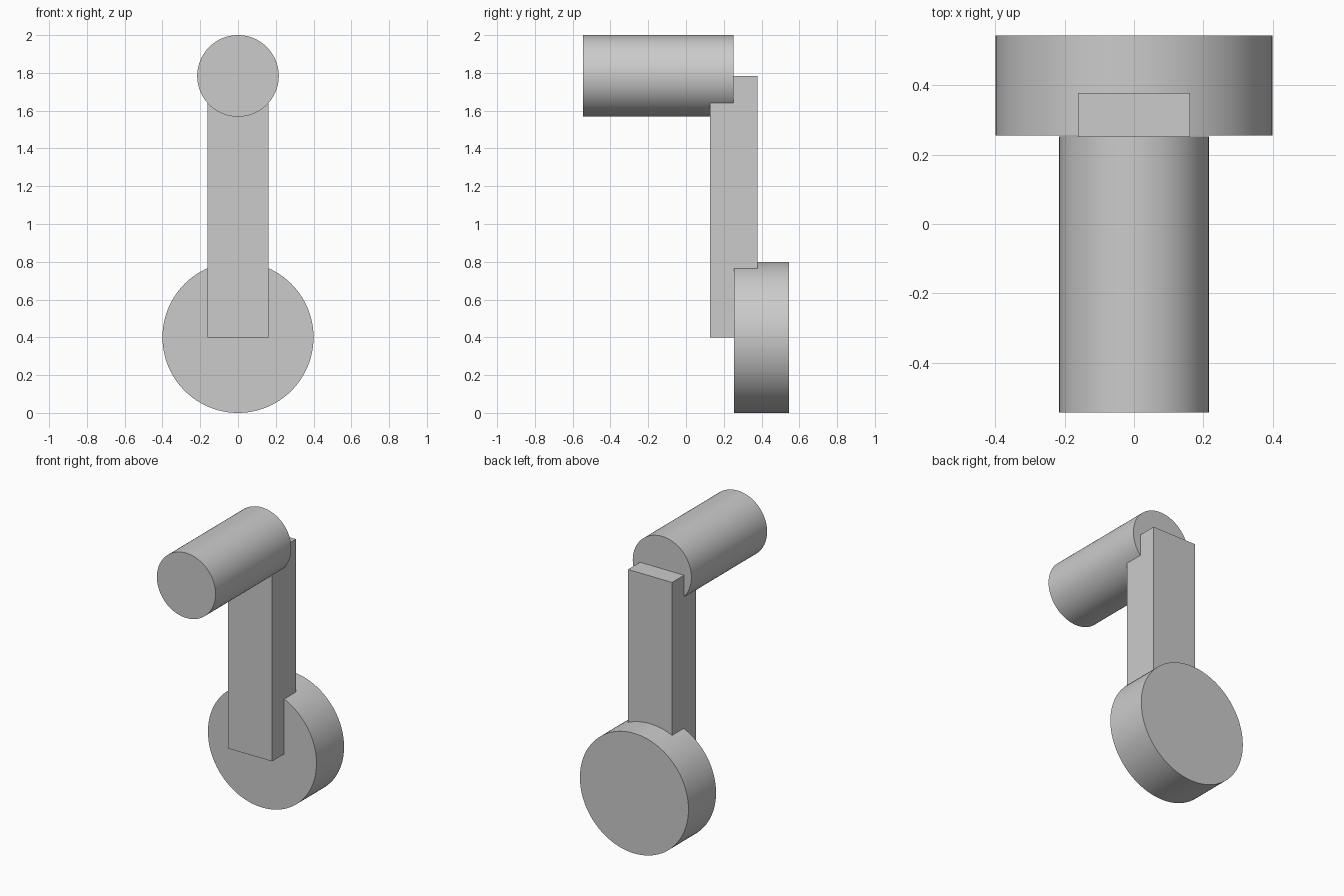
import bpy
import math

cube = bpy.data.objects.get("Cube")
if cube:
    bpy.data.objects.remove(cube, do_unlink=True)

GREY = (0.6, 0.6, 0.6, 1.0)
grey = bpy.data.materials.new("plain grey")
grey.use_nodes = True
grey.diffuse_color = GREY
grey.node_tree.nodes["Principled BSDF"].inputs["Base Color"].default_value = GREY


def finish(name):
    obj = bpy.context.object
    obj.name = name
    obj.data.materials.append(grey)
    return obj


def cylinder_along_y(name, radius, y_front, y_back, z):
    bpy.ops.mesh.primitive_cylinder_add(
        vertices=96, radius=radius, depth=y_back - y_front,
        location=(0, (y_front + y_back) / 2, z), rotation=(math.pi / 2, 0, 0))
    bpy.ops.object.shade_smooth_by_angle(angle=math.radians(30))
    return finish(name)


# Grip at the top of the crank
cylinder_along_y("handle_grip", 0.216, -0.545, 0.252, 1.784)

# Round hub at the bottom
cylinder_along_y("hub_disc", 0.4, 0.255, 0.545, 0.4)

# Flat bar running from hub centre to grip centre
bpy.ops.mesh.primitive_cube_add(size=1, location=(0, 0.252, 1.092))
arm = finish("crank_arm")
arm.scale = (0.324, 0.252, 1.384)
bpy.ops.object.transform_apply(location=False, rotation=False, scale=True)
